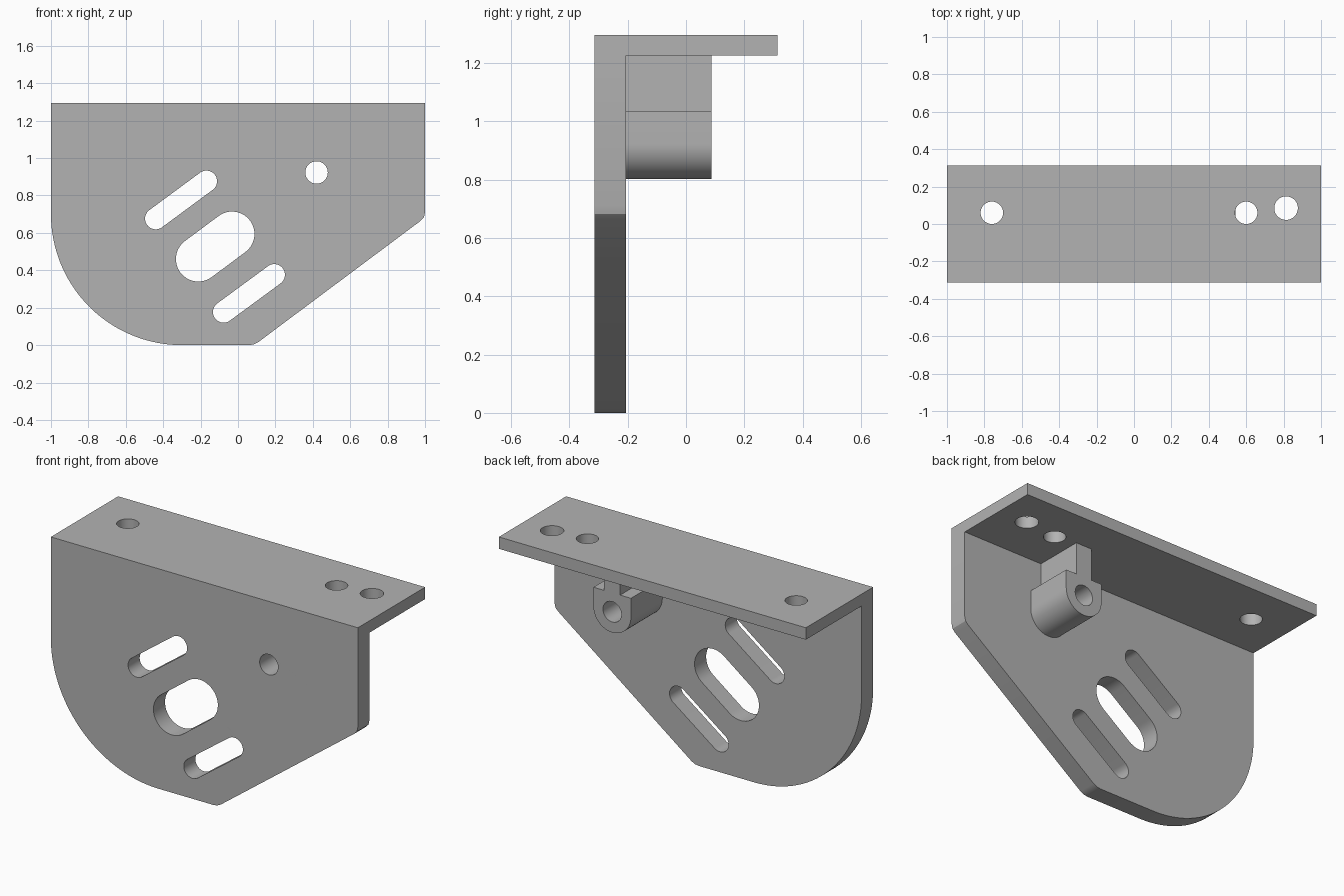
import bpy
from math import sin, cos, pi, atan2, radians
from mathutils import Matrix, Vector

cube = bpy.data.objects.get("Cube")
if cube:
    bpy.data.objects.remove(cube, do_unlink=True)

steel = bpy.data.materials.new("plain_grey_steel")
steel.use_nodes = True
GREY = (0.45, 0.45, 0.45, 1)
steel.diffuse_color = GREY
steel.node_tree.nodes["Principled BSDF"].inputs["Base Color"].default_value = GREY


def arc(cx, cy, r, start, end, n):
    return [(cx + r * cos(start + (end - start) * i / n),
             cy + r * sin(start + (end - start) * i / n)) for i in range(n + 1)]


def circle(cx, cy, r):
    return arc(cx, cy, r, 0, 2 * pi, 48)[:-1]


def slot(a, b, r):
    t = atan2(b[1] - a[1], b[0] - a[0])
    return arc(*b, r, t - pi / 2, t + pi / 2, 24) + arc(*a, r, t + pi / 2, t + 1.5 * pi, 24)


def slab(name, outlines, low, high, upright):
    """Extrude outlines (outer first, then holes) along z, or along y if upright."""
    curve = bpy.data.curves.new(name, "CURVE")
    curve.dimensions = "2D"
    curve.fill_mode = "BOTH"
    curve.extrude = (high - low) / 2
    for points in outlines:
        spline = curve.splines.new("POLY")
        spline.points.add(len(points) - 1)
        for p, (x, y) in zip(spline.points, points):
            p.co = (x, y, 0, 1)
        spline.use_cyclic_u = True
    ob = bpy.data.objects.new(name, curve)
    bpy.context.collection.objects.link(ob)
    select(ob)
    bpy.ops.object.convert(target="MESH")
    ob = bpy.context.object
    mid = (low + high) / 2
    if upright:
        move = Matrix.Translation(Vector((0, mid, 0))) @ Matrix.Rotation(pi / 2, 4, "X")
    else:
        move = Matrix.Translation(Vector((0, 0, mid)))
    ob.data.transform(move)
    bpy.ops.object.mode_set(mode="EDIT")
    bpy.ops.mesh.select_all(action="SELECT")
    bpy.ops.mesh.remove_doubles(threshold=0.0001)
    bpy.ops.mesh.normals_make_consistent(inside=False)
    bpy.ops.object.mode_set(mode="OBJECT")
    ob.data.materials.clear()
    ob.data.materials.append(steel)
    return ob


def select(ob):
    bpy.ops.object.select_all(action="DESELECT")
    ob.select_set(True)
    bpy.context.view_layer.objects.active = ob


FRONT, BACK, INNER = -0.313, 0.313, -0.205
UNDER, TOP = 1.225, 1.295
PIVOT = (0.42, 0.923)

# Upright plate: big round corner, sloped edge, three slots and the pivot hole
outline = [(1, TOP - 0.03), (-1, TOP - 0.03)]
outline += arc(-0.3, 0.7, 0.7, pi, 1.5 * pi, 40)
outline += [(0.06, 0), (0.085, 0.004), (0.107, 0.015)]
outline += [(0.976, 0.664), (0.994, 0.682), (1, 0.71)]
body = slab("bracket_body", [
    outline,
    slot((-0.44, 0.676), (-0.169, 0.876), 0.057),
    slot((-0.212, 0.46), (-0.032, 0.594), 0.12),
    slot((-0.077, 0.177), (0.194, 0.376), 0.057),
    circle(*PIVOT, 0.06)], FRONT, INNER, True)

# Top flange with three bolt holes, fused to the plate
flange = slab("top_flange", [
    [(-1, FRONT), (1, FRONT), (1, BACK), (-1, BACK)],
    circle(-0.76, 0.06, 0.06), circle(0.6, 0.06, 0.06),
    circle(0.813, 0.085, 0.063)], UNDER, TOP, False)
select(body)
union = body.modifiers.new("fuse_flange", "BOOLEAN")
union.operation = "UNION"
union.solver = "EXACT"
union.object = flange
bpy.ops.object.modifier_apply(modifier=union.name)
bpy.data.objects.remove(flange, do_unlink=True)

# Pivot boss: rounded bottom, stepped in to a narrow neck under the flange
px, pz = PIVOT
side, neck, step = 0.122, 0.052, 1.035
boss_outline = arc(px, pz, side, pi, 2 * pi, 32) + [
    (px + side, step), (px + neck, step), (px + neck, UNDER),
    (px - neck, UNDER), (px - neck, step), (px - side, step)]
boss = slab("pivot_boss", [boss_outline, circle(px, pz, 0.06)], INNER, 0.087, True)

for ob in (body, boss):
    select(ob)
    bpy.ops.object.shade_smooth_by_angle(angle=radians(30))
